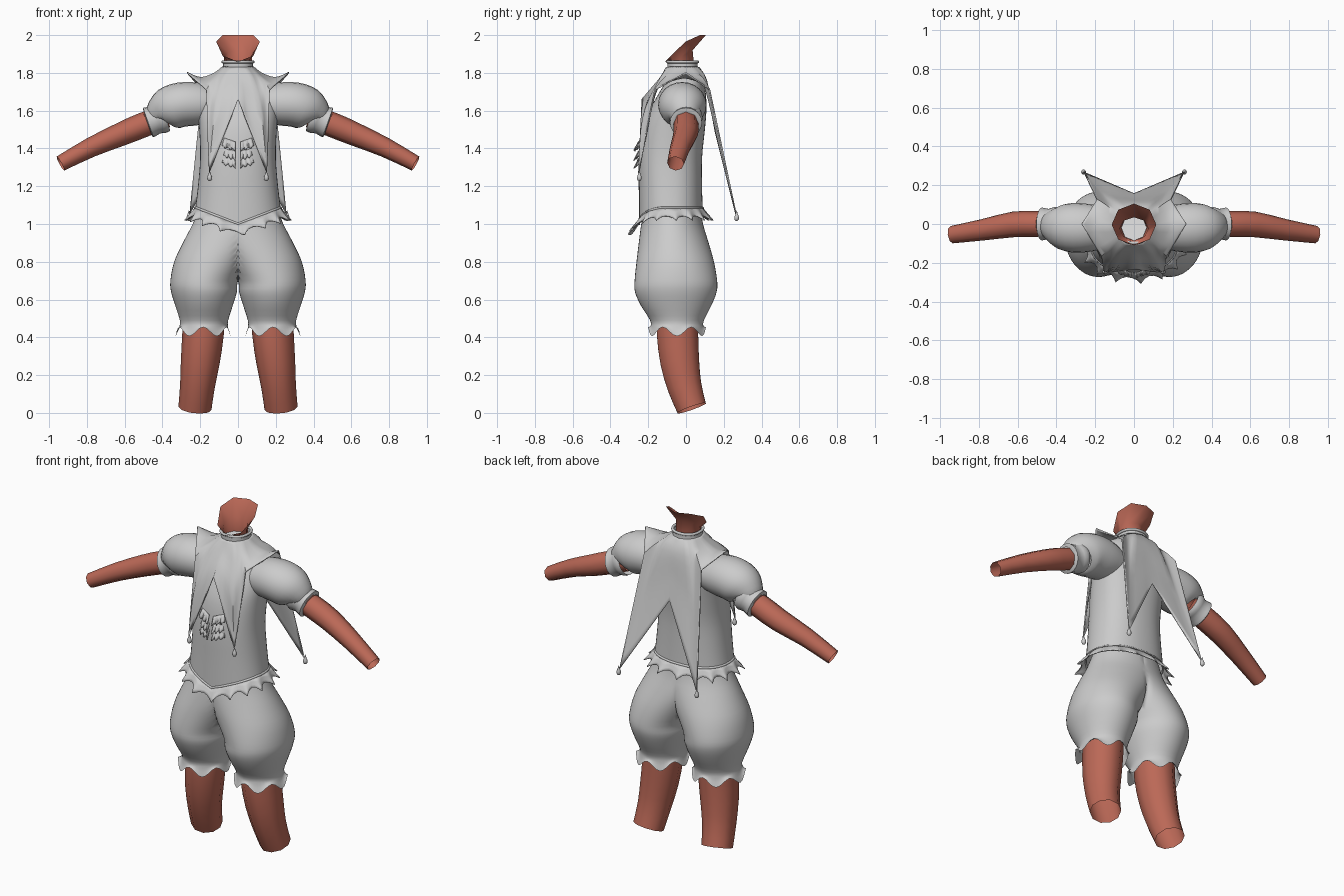
import bpy, bmesh, math
from mathutils import Vector

if "Cube" in bpy.data.objects:
    bpy.data.objects.remove(bpy.data.objects["Cube"])

def material(name, rgb):
    m = bpy.data.materials.new(name)
    m.diffuse_color = (*rgb, 1)
    m.use_nodes = True
    m.node_tree.nodes["Principled BSDF"].inputs["Base Color"].default_value = m.diffuse_color
    return m

CLOTH = material("grey_cloth", (0.60, 0.60, 0.60))
SKIN = material("terracotta_skin", (0.50, 0.14, 0.095))
LINING = material("white_lining", (0.85, 0.85, 0.85))

def finish(name, bm, mat, mirror=False, thick=0, angle=50):
    bmesh.ops.remove_doubles(bm, verts=bm.verts, dist=1e-5)
    bmesh.ops.recalc_face_normals(bm, faces=bm.faces)
    me = bpy.data.meshes.new(name)
    bm.to_mesh(me)
    bm.free()
    ob = bpy.data.objects.new(name, me)
    bpy.context.collection.objects.link(ob)
    me.materials.append(mat)
    bpy.ops.object.select_all(action='DESELECT')
    ob.select_set(True)
    bpy.context.view_layer.objects.active = ob
    bpy.ops.object.shade_smooth_by_angle(angle=math.radians(angle))
    if mirror:
        ob.modifiers.new("Mirror", 'MIRROR').merge_threshold = 0.002
    if thick:
        s = ob.modifiers.new("Thickness", 'SOLIDIFY')
        s.thickness, s.offset = thick, 0
    return ob

def loft(rings, closed=True):
    """Bridge rows of points into a skin of quads."""
    bm = bmesh.new()
    rows = [[bm.verts.new(p) for p in r] for r in rings]
    n = len(rows[0])
    for a, b in zip(rows, rows[1:]):
        for i in range(n if closed else n - 1):
            j = (i + 1) % n
            bm.faces.new((a[i], a[j], b[j], b[i]))
    return bm

def smooth(keys, steps):
    """Catmull-Rom resampling of tuples."""
    k = [Vector(p) for p in keys]
    k = [k[0]] + k + [k[-1]]
    out = []
    for i in range(1, len(k) - 2):
        a, b, c, d = k[i - 1:i + 3]
        for s in range(steps):
            t = s / steps
            out.append(0.5 * (2 * b + (c - a) * t + (2 * a - 5 * b + 4 * c - d) * t * t
                              + (3 * b - a - 3 * c + d) * t ** 3))
    return out + [k[-2]]

def angles(n):
    return [2 * math.pi * i / n for i in range(n)]

def tube(keys, ref, n, steps=3):
    """Keys are (x, y, z, radius along ref, other radius)."""
    pts = smooth(keys, steps)
    rings = []
    for i, p in enumerate(pts):
        t = (pts[min(i + 1, len(pts) - 1)].to_3d() - pts[max(i - 1, 0)].to_3d()).normalized()
        u = (ref - ref.dot(t) * t).normalized()
        v = t.cross(u)
        c = Vector(p[:3])
        rings.append([c + u * p[3] * math.cos(a) + v * p[4] * math.sin(a) for a in angles(n)])
    return loft(rings)

X, Y = Vector((1, 0, 0)), Vector((0, 1, 0))

# Bare limbs, open at the ends
finish("arm", tube([(.38, 0, 1.57, .06, .06), (.50, 0, 1.525, .066, .066),
                    (.62, -.002, 1.475, .066, .062), (.78, -.03, 1.405, .055, .052),
                    (.94, -.055, 1.32, .045, .042)], Y, 8, 2), SKIN, True)
finish("leg", tube([(.18, -.045, .56, .11, .115), (.185, -.045, .42, .11, .115),
                    (.20, -.033, .27, .103, .108), (.215, -.008, .14, .092, .095),
                    (.228, .03, .025, .088, .083)], X, 10, 2), SKIN, True)

# Neck with a slanted open rim
A8 = angles(8)
finish("neck", loft([
    [(.066 * math.cos(a), -.02 + .066 * math.sin(a), 1.80) for a in A8],
    [(.075 * math.cos(a), -.025 + .06 * math.sin(a), 1.885 + .035 * math.sin(a)) for a in A8],
    [(.115 * math.cos(a), -.003 + .108 * math.sin(a), min(2, 1.965 + .105 * math.sin(a))) for a in A8],
]), SKIN)
bm = bmesh.new()
bm.faces.new([bm.verts.new((.066 * math.cos(a), -.02 + .066 * math.sin(a), 1.825)) for a in A8])
finish("neck_lining", bm, LINING)

# Shirt body: (height, half width, front y, back y), pointed hem at the front
def hem_drop(x, y):
    return .085 * max(0, 1 - abs(x) / .22) if y < -.08 else 0

def sect(w, f, b, a, grow=0):
    pw = lambda v: math.copysign(abs(v) ** .88, v)
    return ((w + grow) * pw(math.cos(a)), (f + b) / 2 + ((b - f) / 2 + grow) * pw(math.sin(a)))

body = smooth([(1.085, .226, -.25, .088), (1.20, .212, -.25, .085), (1.35, .20, -.25, .085),
               (1.50, .205, -.232, .10), (1.60, .215, -.195, .108), (1.69, .215, -.145, .105),
               (1.76, .175, -.105, .09), (1.80, .105, -.098, .073), (1.83, .08, -.098, .062),
               (1.858, .08, -.098, .062)], 3)
rings = []
for z, w, f, b in body:
    ring = []
    for a in angles(48):
        x, y = sect(w, f, b, a)
        ring.append((x, y, z - hem_drop(x, y) * max(0, 1 - (z - 1.085) / .2)))
    rings.append(ring)
finish("shirt", loft(rings), CLOTH)

# Rolled edges on the neckband and the hem
def piping(name, points, r):
    cu = bpy.data.curves.new(name, 'CURVE')
    cu.dimensions, cu.bevel_depth, cu.bevel_resolution = '3D', r, 2
    sp = cu.splines.new('POLY')
    sp.points.add(len(points) - 1)
    for q, p in zip(sp.points, points):
        q.co = (*p, 1)
    sp.use_cyclic_u = True
    cu.materials.append(CLOTH)
    bpy.context.collection.objects.link(bpy.data.objects.new(name, cu))

piping("neckband_edge", rings[-1], .008)
piping("hem_edge", rings[0], .007)

# Pleated waist frill
frill = []
for t in (0, .35, .7, 1):
    row = []
    for i, a in enumerate(angles(112)):
        wave = math.sin(a * 16)
        x0, y0 = sect(.226, -.25, .088, a)
        x, y = sect(.226, -.25, .088, a + .05 * t * math.cos(a * 16), t * (.04 + .018 * wave))
        row.append((x, y, 1.085 - hem_drop(x0, y0) - t * (.055 + .012 * wave)))
    frill.append(row)
finish("waist_frill", loft(frill), CLOTH, thick=.005)

# Balloon breeches: (z, centre x, half width, front y, back y), halves joined at the middle
legs = smooth([(1.09, 0, .205, -.22, .075), (1.0, .01, .23, -.237, .09), (.90, .07, .222, -.25, .12),
               (.80, .135, .203, -.262, .148), (.70, .178, .18, -.272, .165), (.64, .18, .174, -.27, .162),
               (.57, .18, .153, -.24, .135), (.49, .18, .128, -.19, .095),
               (.455, .182, .13, -.188, .093), (.43, .185, .145, -.20, .105)], 3)
rings = []
for i, (z, cx, w, f, b) in enumerate(legs):
    k = max(0, (i - len(legs) + 5) / 4)
    rings.append([(max(0, cx + w * math.cos(a)), (f + b) / 2 + (b - f) / 2 * math.sin(a),
                   z - k * .024 * math.cos(6 * a)) for a in angles(48)])
bm = loft(rings)
bmesh.ops.remove_doubles(bm, verts=bm.verts, dist=1e-5)
bmesh.ops.delete(bm, geom=[f for f in bm.faces if all(v.co.x < 1e-4 for v in f.verts)], context='FACES')
finish("breeches", bm, CLOTH, True)

# Puffed sleeve and cuff
finish("puff_sleeve", tube([(.13, -.02, 1.63, .10, .09), (.21, -.02, 1.635, .12, .112),
                            (.30, -.02, 1.632, .128, .118), (.365, -.015, 1.61, .118, .115),
                            (.405, -.008, 1.58, .09, .092), (.41, -.005, 1.565, .07, .07)], Y, 24), CLOTH, True)
finish("sleeve_cuff", tube([(.385, 0, 1.572, .082, .082), (.41, 0, 1.563, .088, .086),
                            (.44, 0, 1.55, .078, .076), (.475, 0, 1.537, .085, .083),
                            (.478, 0, 1.536, .068, .066)], Y, 20, 2), CLOTH, True)

# Pointed collar: columns from neck to rim, front centre round to back centre
columns = [
    [(0, -.103, 1.83), (0, -.135, 1.775), (0, -.185, 1.715), (0, -.232, 1.66)],
    [(.04, -.095, 1.83), (.085, -.15, 1.745), (.125, -.228, 1.56), (.152, -.25, 1.27)],
    [(.07, -.06, 1.83), (.11, -.10, 1.785), (.14, -.135, 1.75), (.168, -.165, 1.71)],
    [(.083, -.02, 1.83), (.13, -.02, 1.795), (.20, -.01, 1.775), (.27, 0, 1.802)],
    [(.07, .03, 1.83), (.11, .07, 1.79), (.15, .10, 1.755), (.19, .125, 1.71)],
    [(.04, .058, 1.83), (.09, .108, 1.755), (.165, .165, 1.46), (.257, .265, 1.05)],
    [(0, .068, 1.83), (0, .108, 1.76), (0, .13, 1.63), (0, .155, 1.49)]]
fine = [smooth(c, 4) for c in columns]
cols = []
for a, b in zip(fine, fine[1:]):
    for s in range(4):
        cols.append([p.lerp(q, s / 4) for p, q in zip(a, b)])
cols.append(fine[-1])
finish("pointed_collar", loft(cols, closed=False), CLOTH, True, thick=.007)

# Teardrop beads on the four long points
def bead(name, x, y, z):
    prof = [(.026, .001), (.012, .005), (-.006, .012), (-.018, .013), (-.027, .008), (-.030, .0005)]
    finish(name, loft([[(x + r * math.cos(a), y + r * math.sin(a), z + h) for a in angles(10)]
                       for h, r in prof]), CLOTH, True)

bead("front_bead", .15, -.247, 1.257)
bead("back_bead", .26, .268, 1.045)

# Small ruffled shirt front, three stacked flounces on each side
for n, z in enumerate((1.435, 1.385, 1.345)):
    rows = []
    for j in range(4):
        t = j / 3
        rows.append([(.014 + (.058 + .012 * t - .008 * (n % 2)) * i / 12,
                      -.252 + .02 * i / 12 - .018 * t - .008 * t * math.sin(i * 1.4 + n),
                      z + .02 * i / 12 - .045 * t - .006 * t * math.cos(i * 1.4)) for i in range(13)])
    finish("chest_flounce_%d" % (n + 1), loft(rows, closed=False), CLOTH, True, thick=.005)
